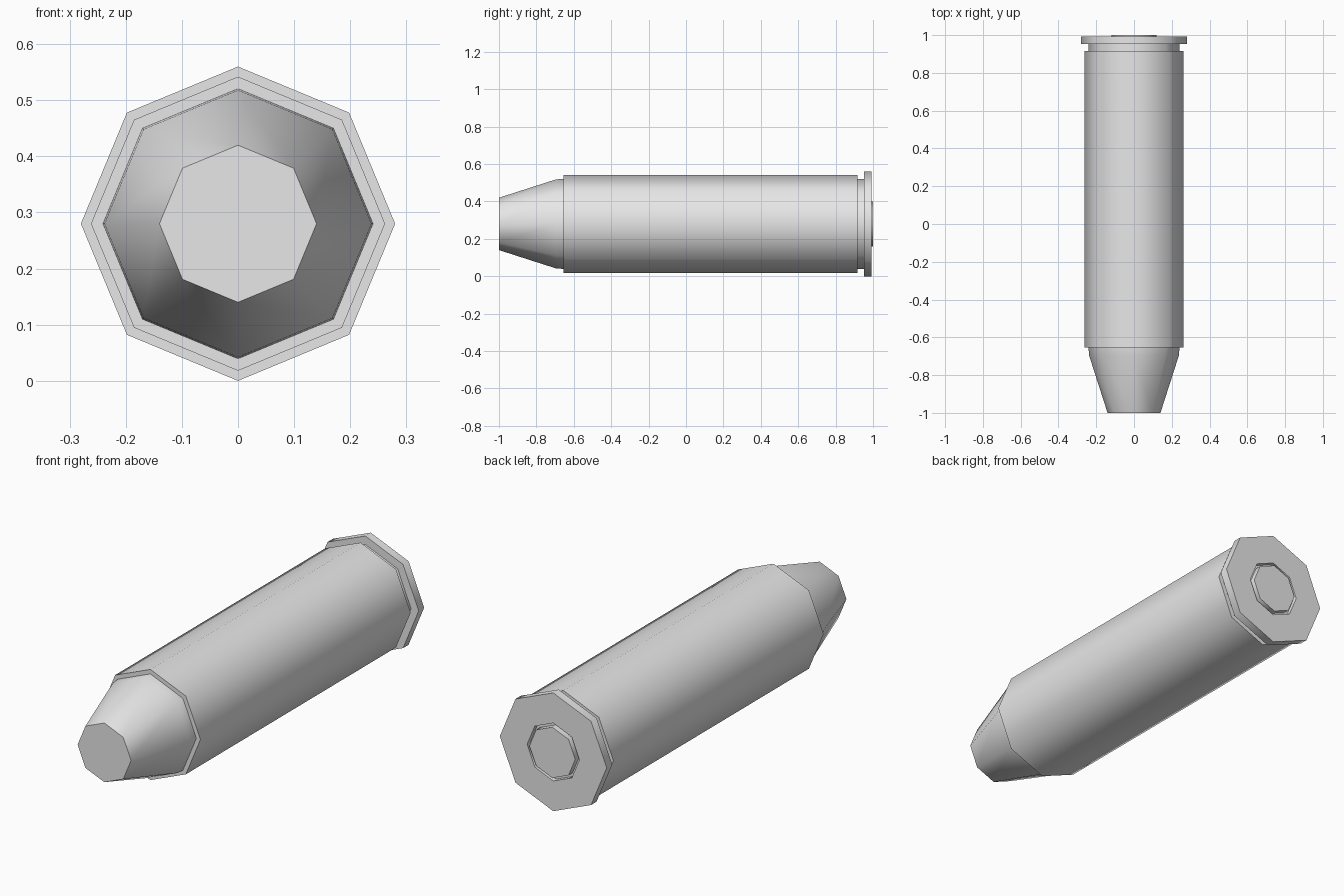
import bpy
import math

SIDES = 8
AXIS_Z = 0.28

default = bpy.data.objects.get("Cube")
if default:
    bpy.data.objects.remove(default, do_unlink=True)

# One plain grey metal
metal = bpy.data.materials.new("grey_metal")
metal.use_nodes = True
GREY = (0.8, 0.8, 0.8, 1.0)
metal.diffuse_color = GREY
metal.node_tree.nodes["Principled BSDF"].inputs["Base Color"].default_value = GREY


def turned_part(name, profile):
    """Spin a (radius, y) profile around the long axis and cap both ends."""
    verts, faces = [], []
    for radius, y in profile:
        for i in range(SIDES):
            a = math.tau * i / SIDES
            verts.append((radius * math.cos(a), y, AXIS_Z + radius * math.sin(a)))
    for ring in range(len(profile) - 1):
        for i in range(SIDES):
            j = (i + 1) % SIDES
            a, b = ring * SIDES, (ring + 1) * SIDES
            faces.append((a + i, b + i, b + j, a + j))
    last = (len(profile) - 1) * SIDES
    faces.append(tuple(range(SIDES)))
    faces.append(tuple(last + i for i in reversed(range(SIDES))))
    mesh = bpy.data.meshes.new(name)
    mesh.from_pydata(verts, [], faces)
    mesh.materials.append(metal)
    obj = bpy.data.objects.new(name, mesh)
    bpy.context.collection.objects.link(obj)
    bpy.ops.object.select_all(action='DESELECT')
    obj.select_set(True)
    bpy.context.view_layer.objects.active = obj
    bpy.ops.object.shade_smooth_by_angle(angle=math.radians(50))
    return obj


# Tapered flat nose with a short straight collar
turned_part("nose", [(0.14, -1.0), (0.238, -0.695), (0.241, -0.65)])

# Casing: long body, extraction groove, rim and the pocket in its base
turned_part("casing", [
    (0.262, -0.655), (0.262, 0.917), (0.24, 0.917), (0.24, 0.952),
    (0.28, 0.952), (0.28, 0.993), (0.137, 0.993), (0.137, 0.97),
])

# Centre cap sitting in the pocket, slightly proud of the base
turned_part("centre_cap", [(0.12, 0.96), (0.12, 1.0)])
